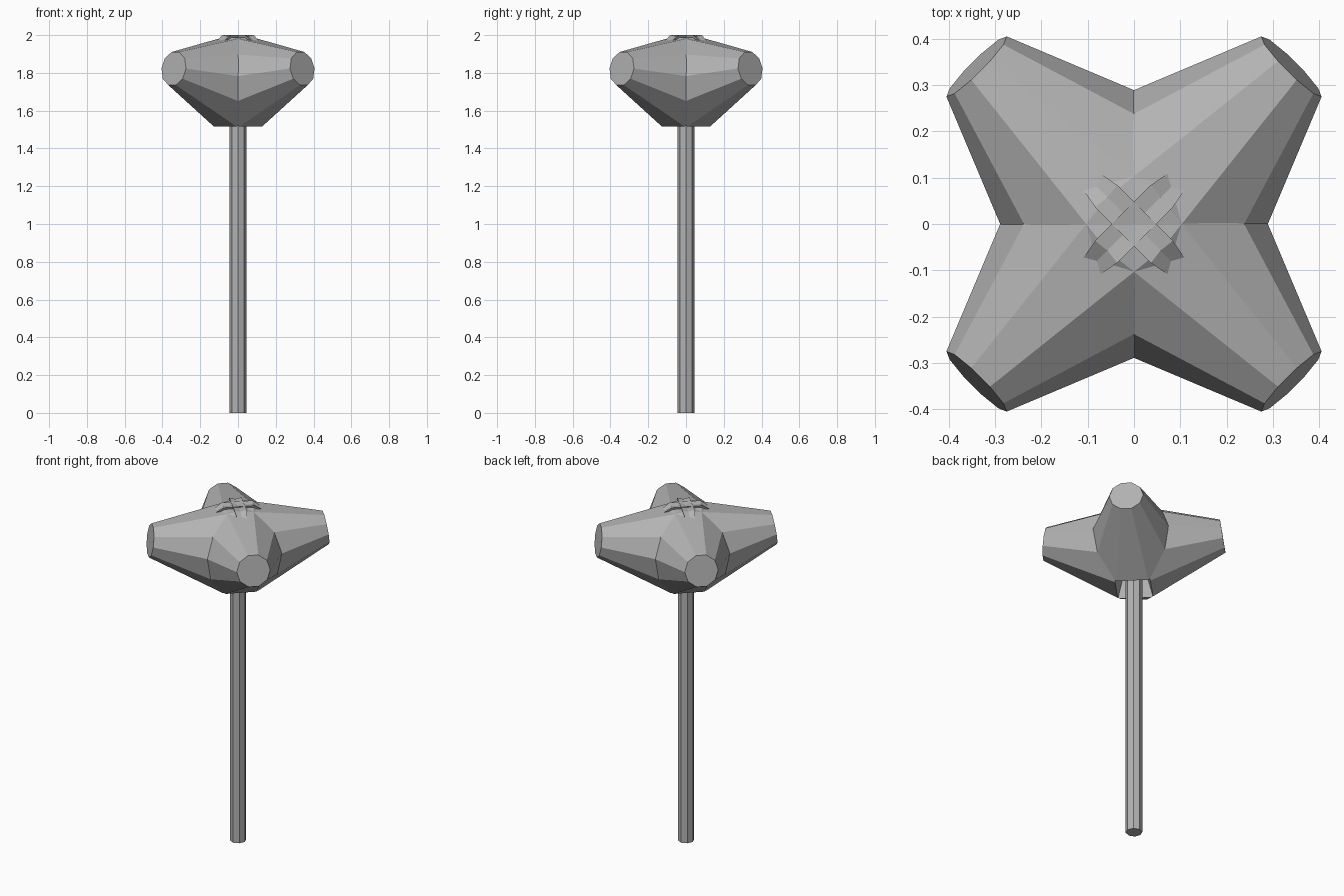
import bpy, bmesh
from math import sin, cos, pi
from mathutils import Matrix, Vector

cube = bpy.data.objects.get("Cube")
if cube:
    bpy.data.objects.remove(cube, do_unlink=True)

grey = bpy.data.materials.new("plain_grey")
grey.use_nodes = True
colour = (0.45, 0.45, 0.45, 1)
grey.diffuse_color = colour
grey.node_tree.nodes["Principled BSDF"].inputs["Base Color"].default_value = colour


def loft(name, rings, turn=0.0):
    """Join two rings of points into a closed, flat-shaded solid."""
    bm = bmesh.new()
    a, b = [[bm.verts.new(p) for p in ring] for ring in rings]
    n = len(a)
    for i in range(n):
        j = (i + 1) % n
        bm.faces.new((a[i], a[j], b[j], b[i]))
    bm.faces.new(a[::-1])
    bm.faces.new(b)
    bmesh.ops.recalc_face_normals(bm, faces=bm.faces)
    bmesh.ops.rotate(bm, verts=bm.verts, cent=(0, 0, 0),
                     matrix=Matrix.Rotation(turn, 3, "Z"))
    mesh = bpy.data.meshes.new(name)
    bm.to_mesh(mesh)
    bm.free()
    mesh.materials.append(grey)
    obj = bpy.data.objects.new(name, mesh)
    bpy.context.collection.objects.link(obj)
    return obj


def tilted_ring(x, z, width, height, lean, sides=10):
    """Upright ring facing +x whose top leans back by the given amount."""
    angles = [2 * pi * i / sides for i in range(sides)]
    return [Vector((x - lean * sin(t), width * cos(t), z + height * sin(t)))
            for t in angles]


def flat_ring(radius, z, sides=8):
    return [Vector((radius * cos(2 * pi * i / sides),
                    radius * sin(2 * pi * i / sides), z)) for i in range(sides)]


# Pole
loft("pole", [flat_ring(0.045, 0), flat_ring(0.045, 1.75)])

# Four tapered arms crossing at the top, one per diagonal
root = tilted_ring(0.031, 1.758, 0.275, 0.2545, 0.068)
tip = tilted_ring(0.481, 1.823, 0.092, 0.092, 0.013)
for k, name in enumerate(("back_left", "back_right", "front_right", "front_left")):
    loft(name + "_arm", [root, tip], pi / 4 + k * pi / 2)
